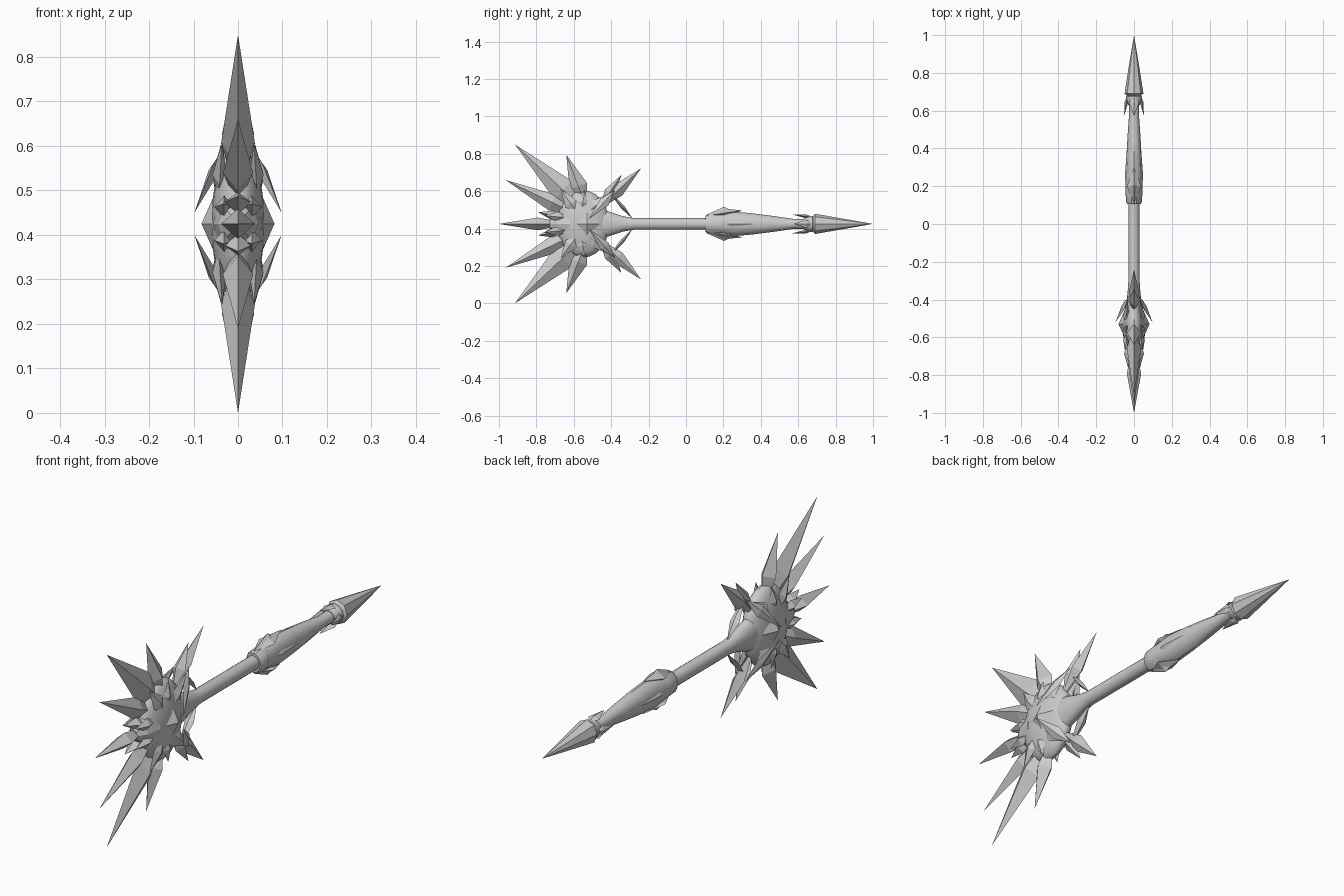
import bpy, bmesh, math
from mathutils import Vector

cube = bpy.data.objects.get("Cube")
if cube:
    bpy.data.objects.remove(cube, do_unlink=True)

MID = 0.425  # height of the long axis

steel = bpy.data.materials.new("grey_steel")
steel.use_nodes = True
steel.diffuse_color = (0.6, 0.6, 0.6, 1)
steel.node_tree.nodes["Principled BSDF"].inputs["Base Color"].default_value = (0.6, 0.6, 0.6, 1)


def finish(name, bm, smooth=False):
    bmesh.ops.recalc_face_normals(bm, faces=bm.faces)
    mesh = bpy.data.meshes.new(name)
    bm.to_mesh(mesh)
    bm.free()
    mesh.materials.append(steel)
    ob = bpy.data.objects.new(name, mesh)
    bpy.context.collection.objects.link(ob)
    ob.location.z = MID
    if smooth:
        bpy.ops.object.select_all(action='DESELECT')
        ob.select_set(True)
        bpy.context.view_layer.objects.active = ob
        bpy.ops.object.shade_smooth_by_angle(angle=math.radians(35))
    return ob


def lathe(name, profile, sides=20, smooth=True):
    """Loft elliptical rings (y, half width, half height) along the axis."""
    bm = bmesh.new()
    rings = []
    for y, rx, rz in profile:
        angles = [2 * math.pi * i / sides for i in range(sides)]
        rings.append([bm.verts.new((rx * math.cos(a), y, rz * math.sin(a))) for a in angles])
    for r, s in zip(rings, rings[1:]):
        for i in range(sides):
            j = (i + 1) % sides
            bm.faces.new((r[i], r[j], s[j], s[i]))
    bm.faces.new(rings[0])
    bm.faces.new(rings[-1])
    bmesh.ops.remove_doubles(bm, verts=bm.verts, dist=0.0001)
    return finish(name, bm, smooth)


def spike(name, base, tip, wide, thick, at=0.35, side=(1, 0, 0), mirror="z"):
    """Four-sided blade from base to tip, widest at a fraction of its length.
    thick runs along side, wide runs across it; copies are mirrored."""
    for sx in ((1, -1) if "x" in mirror else (1,)):
        for sz in ((1, -1) if "z" in mirror else (1,)):
            flip = Vector((sx, 1, sz))
            b, t = Vector(base), Vector(tip)
            d = (t - b).normalized()
            across = d.cross(Vector(side)).normalized()
            depth = across.cross(d)
            c = b.lerp(t, at)
            pts = [b, t, c + across * wide, c + depth * thick, c - across * wide, c - depth * thick]
            bm = bmesh.new()
            v = [bm.verts.new(p * flip) for p in pts]
            for i in range(4):
                p, q = v[2 + i], v[2 + (i + 1) % 4]
                bm.faces.new((v[0], p, q))
                bm.faces.new((v[1], q, p))
            tag = ("_left" if sx > 0 else "_right") if "x" in mirror else ""
            tag += ("_upper" if sz > 0 else "_lower") if "z" in mirror else ""
            finish(name + tag, bm)


# Shaft, flared into the head
lathe("shaft", [(-0.45, 0.04, 0.08), (-0.4, 0.038, 0.062), (-0.34, 0.032, 0.042),
                (-0.28, 0.029, 0.031), (0.14, 0.029, 0.031)])

# Rounded head core
core = [(-0.55 - 0.14 * math.cos(math.pi * i / 12), 0.06 * math.sin(math.pi * i / 12),
         0.18 * math.sin(math.pi * i / 12)) for i in range(13)]
lathe("head_core", core, 24)

# Grip, collars and pommel
lathe("grip_collar", [(0.105, 0.036, 0.044), (0.12, 0.042, 0.052), (0.17, 0.045, 0.056),
                      (0.2, 0.042, 0.052)], 10)
lathe("grip", [(0.15, 0.044, 0.05), (0.25, 0.044, 0.066), (0.36, 0.04, 0.056),
               (0.47, 0.034, 0.042), (0.58, 0.026, 0.026), (0.66, 0.028, 0.028)], 12)
lathe("pommel_ring", [(0.63, 0.03, 0.03), (0.66, 0.042, 0.043), (0.675, 0.042, 0.043),
                      (0.685, 0.03, 0.03)], 12)
lathe("pommel_point", [(0.675, 0.032, 0.034), (0.69, 0.05, 0.054), (0.84, 0.027, 0.028),
                       (1.0, 0, 0)], 8)

# Guard scales and long leaves on the grip
spike("grip_scale", (0, 0.1, 0.042), (0, 0.3, 0.072), 0.026, 0.038, 0.5)
spike("grip_crest", (0, 0.11, 0.05), (0, 0.27, 0.06), 0.035, 0.03, 0.6)
spike("grip_leaf", (0.034, 0.16, 0), (0.03, 0.5, 0), 0.03, 0.016, 0.25, mirror="x")

# Small barbs around the pommel ring
spike("pommel_barb", (0, 0.68, 0.036), (0, 0.57, 0.05), 0.01, 0.026, 0.35)
spike("pommel_side_barb", (0.035, 0.68, 0), (0.052, 0.575, 0), 0.022, 0.01, 0.35, mirror="x")

# Great blades fanning out of the head
spike("great_blade", (0, -0.53, 0.06), (0, -0.915, 0.425), 0.068, 0.038, 0.33)
spike("forward_blade", (0, -0.56, 0.04), (0, -0.965, 0.235), 0.046, 0.034, 0.38)
spike("upright_blade", (0, -0.53, 0.08), (0, -0.64, 0.37), 0.05, 0.036, 0.42)
spike("rear_blade", (0, -0.48, 0.07), (0, -0.24, 0.297), 0.036, 0.028, 0.48)
spike("rear_short_blade", (0, -0.46, 0.09), (0, -0.345, 0.262), 0.03, 0.03, 0.45)
spike("rear_strut", (0, -0.285, 0.027), (0, -0.42, 0.185), 0.011, 0.022, 0.4)

# Front point with its ring of petals
spike("front_point", (0, -0.62, 0), (0, -1.0, 0), 0.034, 0.038, 0.45, mirror="")
spike("front_petal", (0, -0.63, 0.03), (0, -0.79, 0.062), 0.024, 0.032, 0.55)
spike("front_side_petal", (0.03, -0.61, 0.03), (0.032, -0.76, 0.045), 0.026, 0.022, 0.5, mirror="xz")
lathe("front_boss", [(-0.73, 0.02, 0.025), (-0.69, 0.045, 0.055), (-0.62, 0.056, 0.09)], 8, False)

# Side flakes, hooks and studs on the cheeks of the head
spike("cheek_flake", (0.045, -0.58, 0.06), (0.036, -0.67, 0.183), 0.035, 0.016, 0.4, mirror="xz")
spike("cheek_shard", (0.045, -0.56, 0.07), (0.038, -0.54, 0.18), 0.03, 0.014, 0.4, mirror="xz")
spike("rear_flake", (0.045, -0.54, 0.05), (0.034, -0.4, 0.165), 0.035, 0.016, 0.4, mirror="xz")
spike("cheek_hook", (0.025, -0.38, 0.18), (0.098, -0.52, 0.025), 0.028, 0.012, 0.4, mirror="xz")
spike("cheek_stud", (0.02, -0.53, 0), (0.082, -0.53, 0), 0.07, 0.07, 0.5, side=(0, 1, 0), mirror="x")
